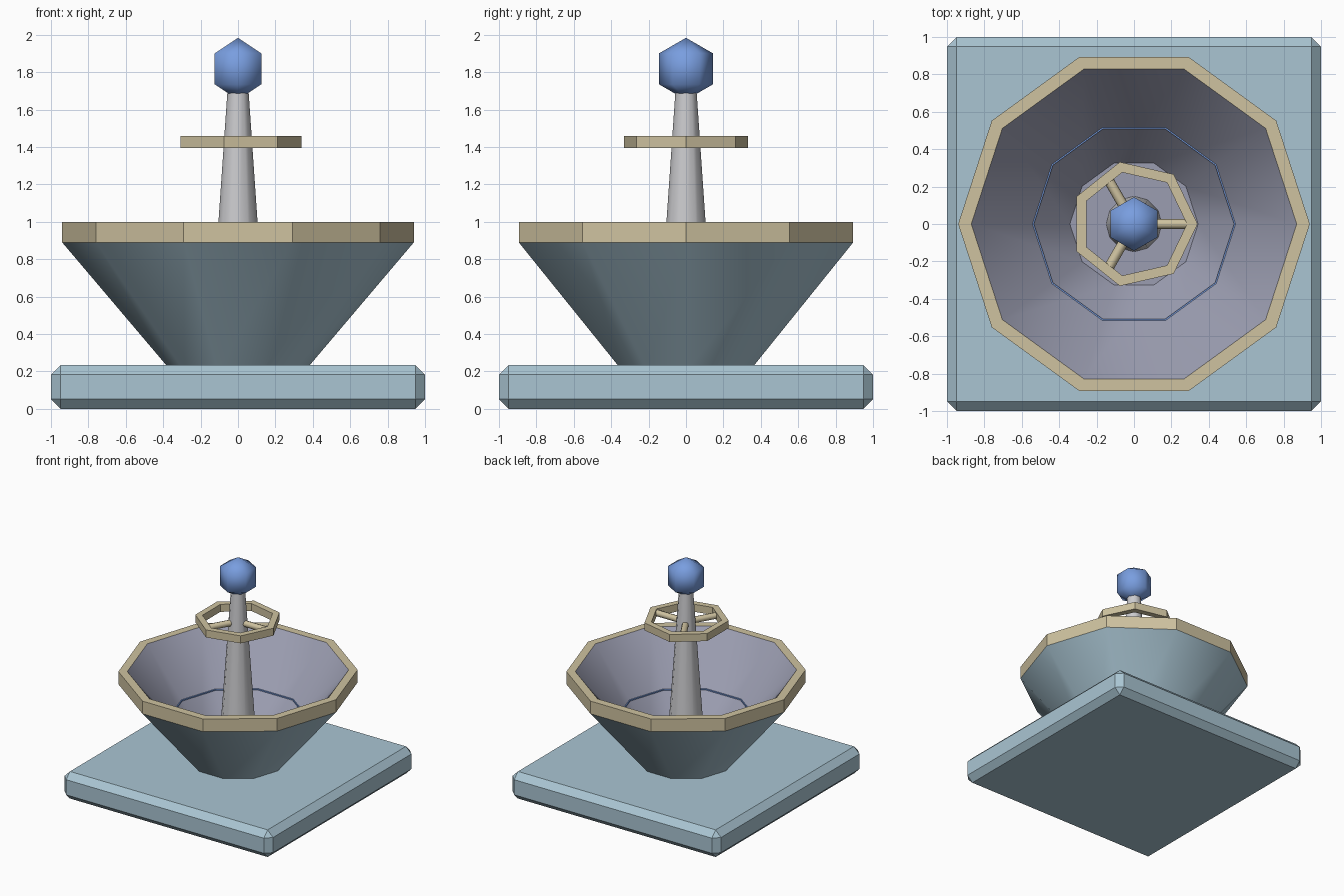
import bpy, bmesh, math
from mathutils import Matrix, Vector

if "Cube" in bpy.data.objects:
    bpy.data.objects.remove(bpy.data.objects["Cube"])


def material(name, rgb):
    m = bpy.data.materials.new(name)
    m.diffuse_color = (*rgb, 1)
    m.use_nodes = True
    m.node_tree.nodes["Principled BSDF"].inputs["Base Color"].default_value = m.diffuse_color
    return m


STONE = material("pale blue stone", (0.40, 0.56, 0.65))
TAN = material("tan trim", (0.62, 0.54, 0.35))
LINING = material("lavender grey lining", (0.33, 0.34, 0.44))
COLUMN = material("light grey", (0.60, 0.60, 0.62))
BLUE = material("blue", (0.19, 0.34, 0.74))


def finish(name, bm, mats, angle=30):
    bmesh.ops.recalc_face_normals(bm, faces=bm.faces)
    me = bpy.data.meshes.new(name)
    bm.to_mesh(me)
    bm.free()
    for m in mats:
        me.materials.append(m)
    for p in me.polygons:
        p.use_smooth = True
    me.set_sharp_from_angle(angle=math.radians(angle))
    ob = bpy.data.objects.new(name, me)
    bpy.context.collection.objects.link(ob)
    return ob


def lathe(name, profile, sides, mats, seg_mats=None, closed=False):
    """Spin (radius, z) points round z; seg_mats gives a material per segment."""
    bm = bmesh.new()
    rings = []
    for r, z in profile:
        if r == 0:
            rings.append([bm.verts.new((0, 0, z))] * sides)
        else:
            angles = [math.tau * i / sides for i in range(sides)]
            rings.append([bm.verts.new((r * math.cos(a), r * math.sin(a), z)) for a in angles])
    pairs = list(zip(rings, rings[1:]))
    if closed:
        pairs.append((rings[-1], rings[0]))
    for s, (a, b) in enumerate(pairs):
        for i in range(sides):
            j = (i + 1) % sides
            f = bm.faces.new(list(dict.fromkeys((a[i], a[j], b[j], b[i]))))
            f.material_index = seg_mats[s] if seg_mats else 0
    return finish(name, bm, mats)


# Square plinth with chamfered edges
bm = bmesh.new()
bmesh.ops.create_cube(bm, size=1, matrix=Matrix.Translation((0, 0, 0.1175)) @ Matrix.Diagonal((2, 2, 0.235, 1)))
bmesh.ops.bevel(bm, geom=bm.edges[:], offset=0.052, segments=1, affect='EDGES')
finish("plinth", bm, [STONE])

# Ten-sided basin: stone outside, tan rim, lavender lining
lathe("basin",
      [(0, 0.2), (0.355, 0.2), (0.94, 0.89), (0.94, 1.0), (0.87, 1.0), (0.343, 0.36), (0, 0.36)],
      10, [STONE, TAN, LINING], [0, 0, 1, 1, 2, 2])

# Thin blue waterline band on the lining
lathe("waterline", [(0.535, 0.585), (0.56, 0.585), (0.553, 0.603), (0.535, 0.603)], 10, [BLUE], closed=True)

# Tapered centre column
lathe("column", [(0, 0.34), (0.15, 0.34), (0.055, 1.72), (0, 1.72)], 12, [COLUMN])

# Seven-sided hoop
lathe("hoop", [(0.283, 1.395), (0.34, 1.395), (0.34, 1.46), (0.283, 1.46)], 7, [TAN], closed=True)

# Three spokes from column to hoop
bm = bmesh.new()
for k in range(3):
    a = math.tau * k / 3
    m = (Matrix.Rotation(a, 4, 'Z') @ Matrix.Translation((0.165, 0, 1.427))
         @ Matrix.Rotation(math.pi / 2, 4, 'Y'))
    bmesh.ops.create_cone(bm, cap_ends=True, segments=8, radius1=0.027, radius2=0.027, depth=0.25, matrix=m)
finish("spokes", bm, [TAN], 50)

# Low-poly finial ball
bm = bmesh.new()
bmesh.ops.create_uvsphere(bm, u_segments=6, v_segments=3, radius=0.166,
                          matrix=Matrix.Translation((0, 0, 1.818)))
finish("finial", bm, [BLUE], 80)
